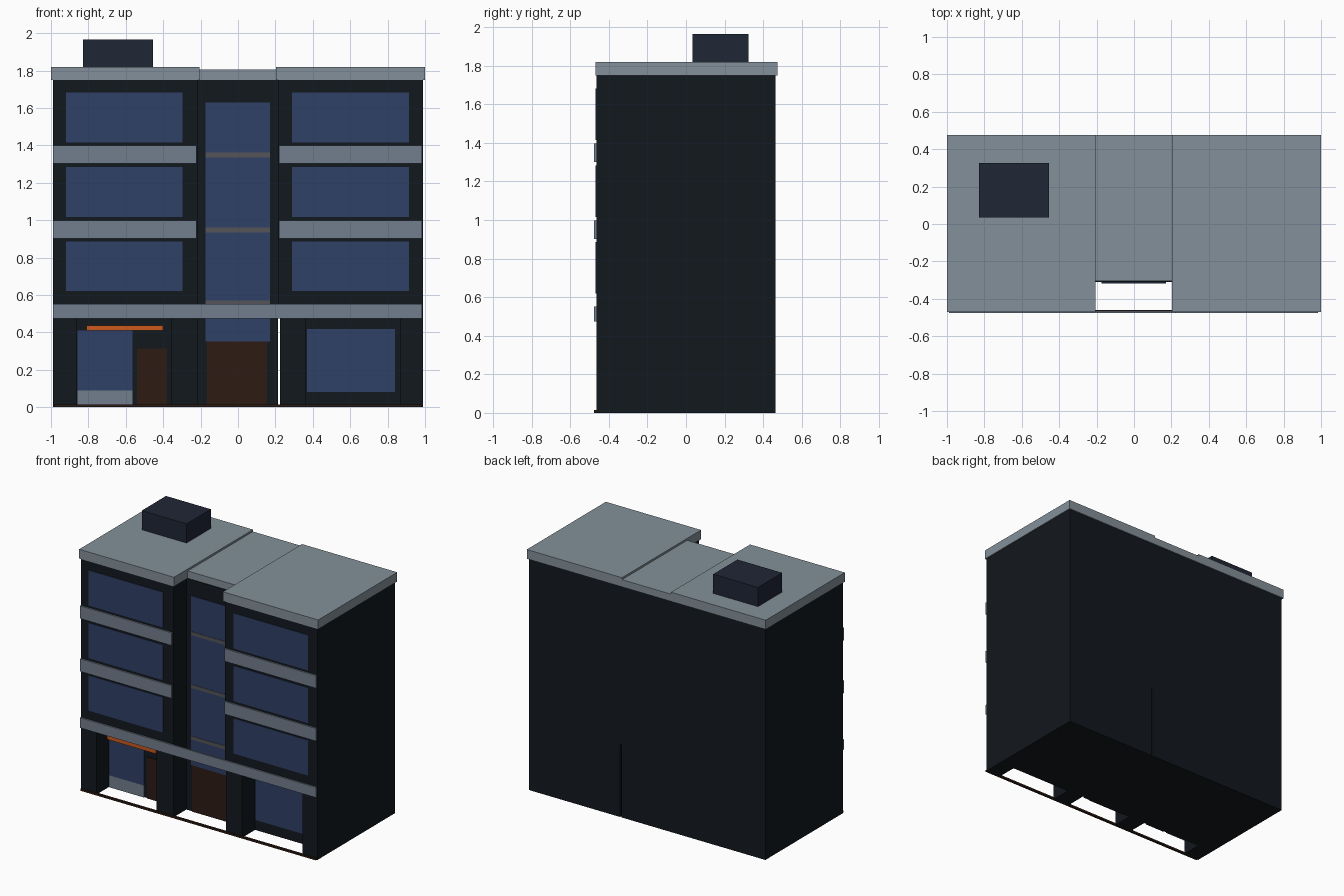
import bpy, bmesh
from mathutils import Vector, Matrix

if "Cube" in bpy.data.objects:
    bpy.data.objects.remove(bpy.data.objects["Cube"])


def mat(name, r, g, b):
    m = bpy.data.materials.new(name)
    m.diffuse_color = (r, g, b, 1)
    m.use_nodes = True
    m.node_tree.nodes["Principled BSDF"].inputs["Base Color"].default_value = m.diffuse_color
    return m


WALL = mat("dark_wall", .006, .009, .013)
ROOF = mat("roof_grey", .23, .28, .32)
BAND = mat("band_grey", .17, .21, .27)
GLASS = mat("blue_glass", .028, .052, .135)
WOOD = mat("brown", .026, .011, .007)
ORANGE = mat("orange", .6, .10, .013)
NAVY = mat("navy", .014, .019, .037)
BAR = mat("bar_grey", .09, .09, .10)


def box(name, x, y, z, material=None):
    """Box from (min, max) ranges on each axis."""
    lo, hi = Vector((x[0], y[0], z[0])), Vector((x[1], y[1], z[1]))
    bm = bmesh.new()
    bmesh.ops.create_cube(bm, size=1, matrix=Matrix.Translation((lo + hi) / 2)
                          @ Matrix.Diagonal((*(hi - lo), 1)))
    me = bpy.data.meshes.new(name)
    bm.to_mesh(me)
    bm.free()
    ob = bpy.data.objects.new(name, me)
    bpy.context.collection.objects.link(ob)
    if material:
        me.materials.append(material)
    return ob


def cut(target, x, y, z):
    """Subtract a box from the target."""
    cutter = box("cutter", x, y, z, WALL)
    cutter.hide_render = True
    mod = target.modifiers.new("cut", 'BOOLEAN')
    mod.operation = 'DIFFERENCE'
    mod.solver = 'EXACT'
    mod.object = cutter
    bpy.context.view_layer.objects.active = target
    bpy.ops.object.modifier_apply(modifier=mod.name)
    bpy.data.objects.remove(cutter)


FRONT, INNER, BACK = -.465, -.31, .465

# Main body with stairwell recess, two shop recesses and a narrow gap
body = box("building_body", (-.99, .99), (FRONT, BACK), (0, 1.75), WALL)
cut(body, (-.215, .215), (-.6, INNER), (-.1, 1.9))
for x in ((-.86, -.355), (.36, .865)):
    cut(body, x, (-.6, INNER), (-.1, .475))
cut(body, (.214, .225), (-.6, .6), (-.1, .55))

# Roof slabs and rooftop unit
box("roof_left", (-1, -.207), (-.47, .475), (1.75, 1.82), ROOF)
box("roof_right", (.203, 1), (-.47, .475), (1.75, 1.82), ROOF)
box("roof_middle", (-.207, .203), (-.305, .475), (1.75, 1.805), ROOF)
box("rooftop_unit", (-.83, -.455), (.035, .325), (1.82, 1.965), NAVY)

# Wing windows on three floors
for i, z in enumerate((.62, 1.017, 1.415)):
    for side, x in (("left", (-.92, -.297)), ("right", (.29, .913))):
        box(f"window_{side}_{i + 1}", x, (-.47, FRONT), (z, z + .267), GLASS)

# Floor bands on the facade
box("floor_band_full", (-.988, .985), (-.477, FRONT), (.475, .552), BAND)
for i, z in enumerate((.902, 1.302)):
    for side, x in (("left", (-.988, -.222)), ("right", (.22, .985))):
        box(f"floor_band_{side}_{i + 1}", x, (-.477, FRONT), (z, z + .096), BAND)
box("base_strip", (-.985, .985), (-.477, -.46), (0, .014), WOOD)

# Stairwell glazing, crossbars and entrance door
box("stair_glass", (-.174, .172), (-.315, INNER), (.35, 1.63), GLASS)
for i, z in enumerate((.545, .935, 1.335)):
    box(f"stair_bar_{i + 1}", (-.174, .172), (-.318, INNER), (z, z + .026), BAR)
box("entrance_door", (-.165, .155), (-.315, INNER), (0, .35), WOOD)

# Ground floor shops
box("shop_glass_left", (-.858, -.565), (-.317, INNER), (.09, .41), GLASS)
box("shop_panel_left", (-.858, -.565), (-.317, INNER), (0, .09), BAND)
box("shop_door", (-.54, -.38), (-.317, INNER), (0, .313), WOOD)
box("shop_awning", (-.81, -.4), (-.41, INNER), (.41, .438), ORANGE)
box("shop_glass_right", (.37, .84), (-.317, INNER), (.08, .417), GLASS)
